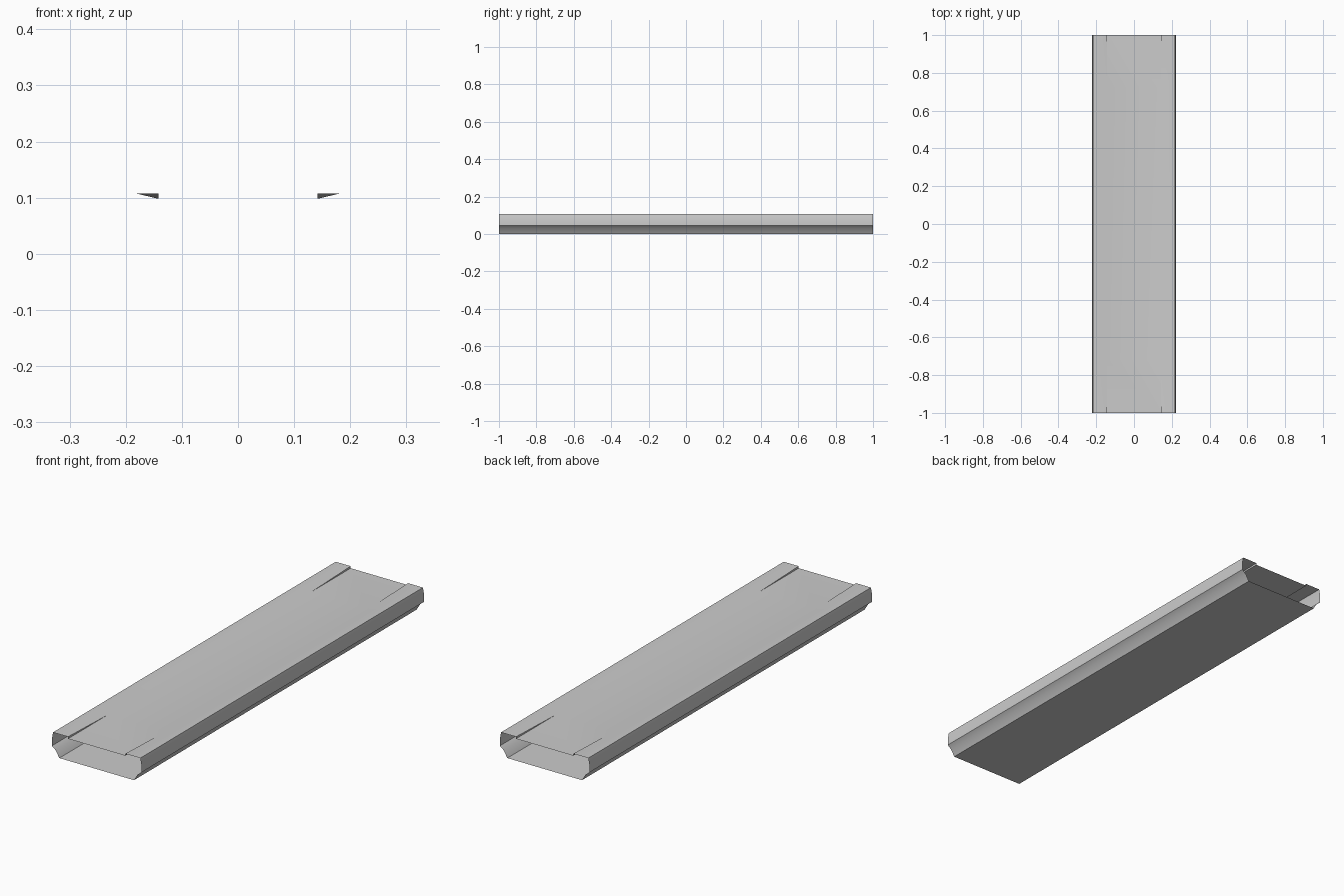
import bpy, bmesh, math

if "Cube" in bpy.data.objects:
    bpy.data.objects.remove(bpy.data.objects["Cube"])

# half cross-section (x, z): bottom, undercut side, rim, step down to the sunken panel
OUTER = [(0.185, 0.0), (0.203, 0.03), (0.222, 0.045), (0.222, 0.075),
         (0.216, 0.107), (0.18, 0.107)]
PANEL_X, PANEL_Z, RIM_Z = 0.142, 0.098, 0.107


def section(bm, y, lip_z):
    half = OUTER + [(PANEL_X, lip_z), (PANEL_X, PANEL_Z)]
    ring = half + [(-x, z) for x, z in reversed(half)]
    return [bm.verts.new((x, y, z)) for x, z in ring]


# open-ended shell: the rim lip is raised at both ends and blends into the panel
bm = bmesh.new()
rings = [section(bm, y, z) for y, z in
         [(-1, RIM_Z), (-0.72, PANEL_Z), (0.72, PANEL_Z), (1, RIM_Z)]]
for a, b in zip(rings, rings[1:]):
    n = len(a)
    for i in range(n):
        j = (i + 1) % n
        bm.faces.new((a[i], a[j], b[j], b[i]))

bmesh.ops.remove_doubles(bm, verts=bm.verts, dist=0.0001)
bmesh.ops.dissolve_degenerate(bm, edges=bm.edges, dist=0.0001)
bmesh.ops.recalc_face_normals(bm, faces=bm.faces)
# make sure the top panel faces up
top = max(bm.faces, key=lambda f: f.calc_center_median().z if abs(f.normal.z) > 0.9 else -1)
if top.normal.z < 0:
    bmesh.ops.reverse_faces(bm, faces=bm.faces)

mesh = bpy.data.meshes.new("plank_shell")
bm.to_mesh(mesh)
bm.free()
shell = bpy.data.objects.new("plank_shell", mesh)
bpy.context.collection.objects.link(shell)
bpy.context.view_layer.objects.active = shell
shell.select_set(True)
bpy.ops.object.shade_smooth_by_angle(angle=math.radians(30))
